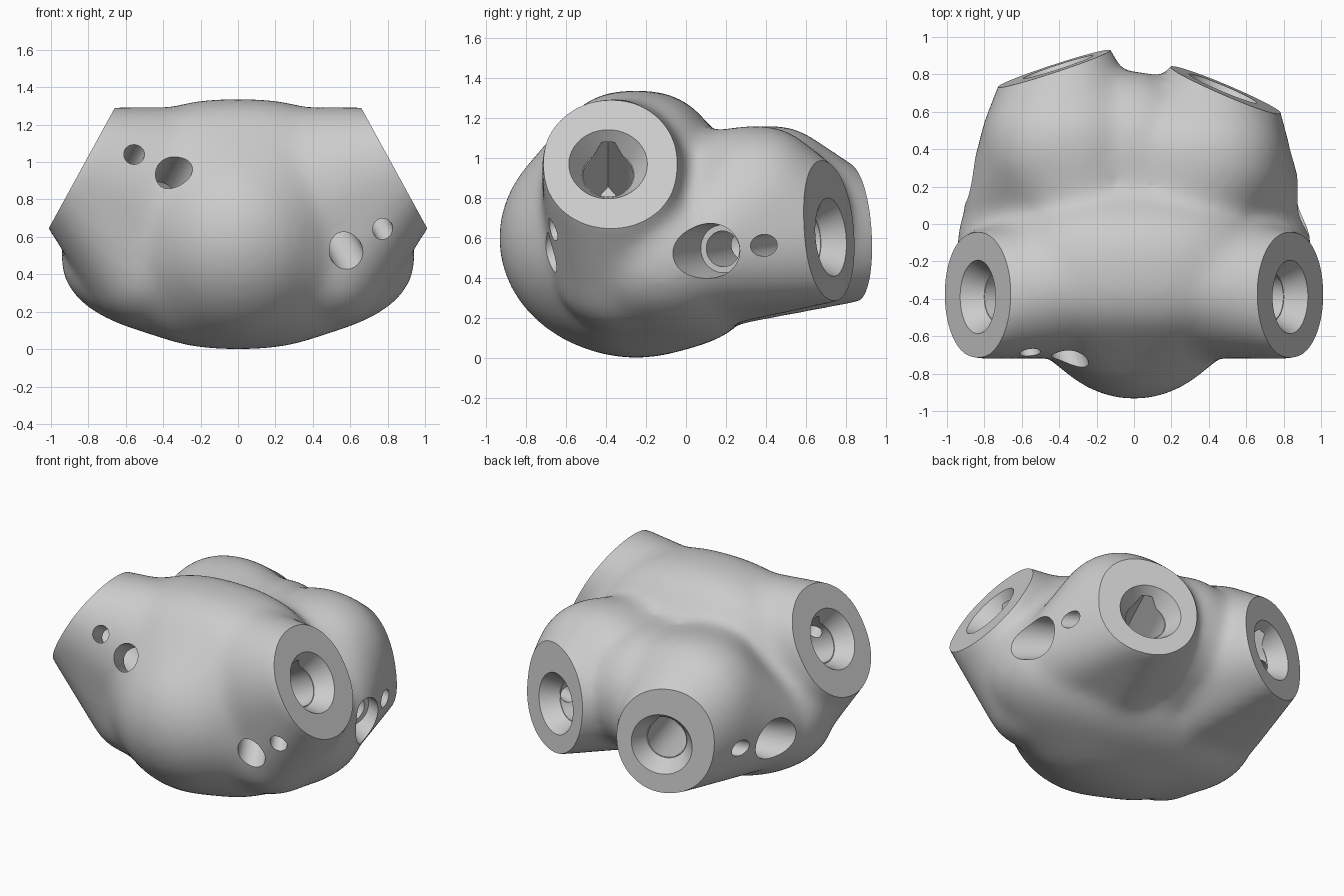
import bpy, bmesh, math
from mathutils import Vector, Matrix

cube = bpy.data.objects.get("Cube")
if cube:
    bpy.data.objects.remove(cube, do_unlink=True)

grey = bpy.data.materials.new("plain grey")
grey.use_nodes = True
grey.diffuse_color = (0.6, 0.6, 0.6, 1)
grey.node_tree.nodes["Principled BSDF"].inputs["Base Color"].default_value = (0.6, 0.6, 0.6, 1)


def port_frame(centre, normal):
    """Local frame: x sideways, y up, z out of the port."""
    n = Vector(normal).normalized()
    up = (Vector((0, 0, 1)) - n * n.z).normalized()
    side = up.cross(n)
    return Matrix.Translation(centre) @ Matrix((side, up, n)).transposed().to_4x4()


def blob(centre, radii, power=2.0):
    """Points of an ellipsoid, boxier as the power rises."""
    bm = bmesh.new()
    bmesh.ops.create_icosphere(bm, subdivisions=4, radius=1)
    points = []
    for v in bm.verts:
        size = sum(abs(c) ** power for c in v.co) ** (1 / power)
        points.append(Vector([o + c * r / size for o, c, r in zip(centre, v.co, radii)]))
    bm.free()
    return points


def circle(radius, count=48):
    return [(radius * math.cos(math.tau * i / count), radius * math.sin(math.tau * i / count))
            for i in range(count)]


def neck(frame, width, height):
    """Short cylinder of points that overshoots the port plane, trimmed later."""
    return [frame @ Vector((x * width, y * height, z)) for x, y in circle(1) for z in (0, 0.07)]


def add_hull(bm, points):
    part = bmesh.new()
    for p in points:
        part.verts.new(p)
    bmesh.ops.convex_hull(part, input=part.verts[:])
    bmesh.ops.delete(part, geom=[v for v in part.verts if not v.link_faces], context="VERTS")
    mesh = bpy.data.meshes.new("hull")
    part.to_mesh(mesh)
    part.free()
    bm.from_mesh(mesh)
    bpy.data.meshes.remove(mesh)


def make_object(name, bm):
    bmesh.ops.recalc_face_normals(bm, faces=bm.faces[:])
    mesh = bpy.data.meshes.new(name)
    bm.to_mesh(mesh)
    bm.free()
    obj = bpy.data.objects.new(name, mesh)
    bpy.context.collection.objects.link(obj)
    mesh.materials.append(grey)
    return obj


def apply(obj, kind, **settings):
    mod = obj.modifiers.new(kind, kind)
    for key, value in settings.items():
        setattr(mod, key, value)
    bpy.context.view_layer.objects.active = obj
    bpy.ops.object.modifier_apply(modifier=mod.name)


def cut(obj, frame, start, end):
    """Subtract a loft between two (outline, height) ends."""
    bm = bmesh.new()
    rings = [[bm.verts.new(frame @ Vector((x, y, height))) for x, y in outline]
             for outline, height in (start, end)]
    count = len(rings[0])
    for i in range(count):
        j = (i + 1) % count
        bm.faces.new((rings[0][i], rings[0][j], rings[1][j], rings[1][i]))
    for ring in rings:
        bm.faces.new(ring)
    cutter = make_object("cutter", bm)
    cutter.hide_render = True
    apply(obj, "BOOLEAN", operation="DIFFERENCE", solver="EXACT", object=cutter)
    bpy.data.objects.remove(cutter, do_unlink=True)


# Ports: frame, bolt direction (sideways, up), bolt depths, pocket or not
front_right = port_frame((0.835, -0.39, 0.97), (0.876, 0, 0.48))
front_left = port_frame((-0.835, -0.39, 0.97), (-0.876, 0, 0.48))
back_right = port_frame((0.475, 0.725, 0.605), (0.39, 0.92, 0.08))
back_left = port_frame((-0.405, 0.84, 0.605), (-0.31, 0.95, 0.06))
ports = [
    (front_right, (-0.27, -0.25), (0.21, 0.44), False),
    (front_left, (0.3, 0.2), (0.21, 0.44), False),
    (back_left, (1, -0.06), (0.17, 0.4), True),
    (back_right, (-1, -0.06), (0.17, 0.4), True),
]

# Central mass: crown, rounded nose and wide bowl, then the bridge between the rear ports
bm = bmesh.new()
add_hull(bm, blob((0, -0.25, 0.67), (0.76, 0.47, 0.67), 2.5)
         + blob((0, -0.25, 0.6), (0.6, 0.69, 0.6))
         + blob((0, -0.12, 0.5), (0.95, 0.52, 0.46), 2.25))
add_hull(bm, blob((0, 0.4, 0.72), (0.35, 0.42, 0.4)) + blob((0, 0, 0.6), (0.4, 0.3, 0.5)))

# Shoulder to each front port, and lobe to each rear port
for side, front, back, lobe_y in ((1, front_right, back_right, 0.35),
                                  (-1, front_left, back_left, 0.42)):
    add_hull(bm, neck(front, 0.335, 0.335)
             + blob((side * 0.4, -0.33, 0.8), (0.38, 0.39, 0.5))
             + blob((side * 0.5, -0.3, 0.42), (0.32, 0.36, 0.3)))
    add_hull(bm, neck(back, 0.285, 0.32)
             + blob((side * 0.36, lobe_y, 0.7), (0.46, 0.38, 0.465), 2.25)
             + blob((side * 0.2, -0.1, 0.6), (0.4, 0.3, 0.5))
             + blob((side * 0.57, 0.1, 0.54), (0.34, 0.3, 0.32)))
body = make_object("hub_body", bm)

# Fuse and soften the lobes
apply(body, "REMESH", mode="VOXEL", voxel_size=0.025)
apply(body, "SMOOTH", factor=0.5, iterations=40)

# Trim each port to a flat rim
bm = bmesh.new()
bm.from_mesh(body.data)
for frame, *_ in ports:
    geom = bm.verts[:] + bm.edges[:] + bm.faces[:]
    result = bmesh.ops.bisect_plane(bm, geom=geom, plane_co=frame.translation,
                                    plane_no=frame.col[2].to_3d(), clear_outer=True)
    rim = [e for e in result["geom_cut"] if isinstance(e, bmesh.types.BMEdge)]
    bmesh.ops.holes_fill(bm, edges=rim, sides=0)
bmesh.ops.recalc_face_normals(bm, faces=bm.faces[:])
bm.to_mesh(body.data)
bm.free()

# Teardrop bore outline: round below, pointed above
bore = 0.125
teardrop = [(bore * math.cos(a), bore * math.sin(a))
            for a in (math.radians(141 + 258 * i / 30) for i in range(31))]
teardrop.append((0, bore * 1.6))

# Countersinks, bores, bolt holes and bolt pockets
for frame, (sideways, up), depths, pocket in ports:
    cut(body, frame, (circle(0.209), 0.02), (circle(0.13), -0.11))
    cut(body, frame, (teardrop, -0.06), (teardrop, -0.6))
    turn = Vector((sideways, up, 0)).to_track_quat("Z", "Y").to_matrix().to_4x4()
    for depth, radius in zip(depths, (0.055, 0.09)):
        bolt = frame @ Matrix.Translation((0, 0, -depth)) @ turn
        cut(body, bolt, (circle(radius, 32), 0.02), (circle(radius, 32), 0.8))
    if pocket:
        cut(body, bolt, (circle(0.12), 0.45), (circle(0.16), 0.8))

# Stand on the ground and shade
low = min(v.co.z for v in body.data.vertices)
body.data.transform(Matrix.Translation((0, 0, -low)))
for face in body.data.polygons:
    face.material_index = 0
bpy.ops.object.select_all(action="DESELECT")
body.select_set(True)
bpy.context.view_layer.objects.active = body
bpy.ops.object.shade_smooth_by_angle(angle=math.radians(35))
